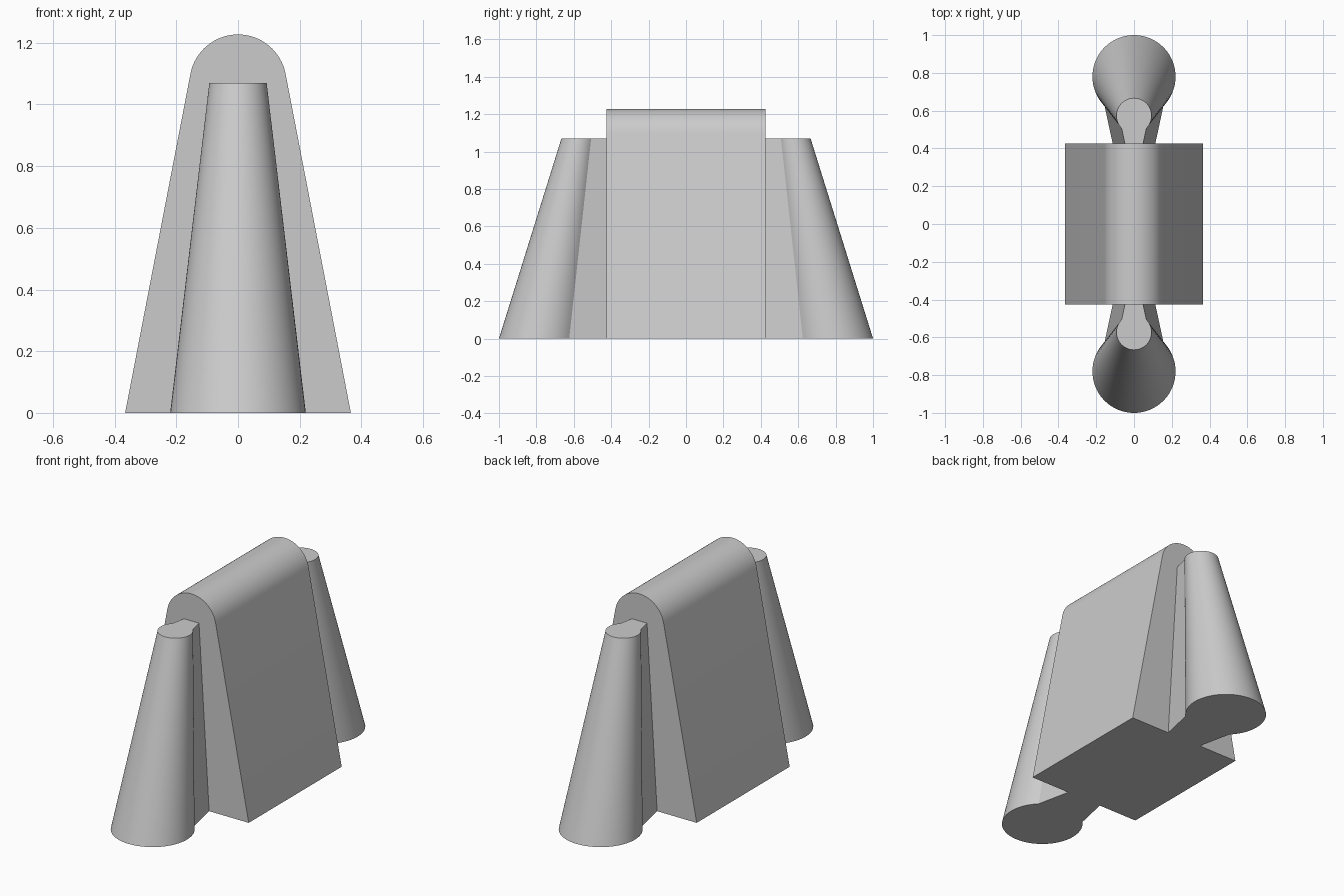
import bpy, bmesh, math

cube = bpy.data.objects.get("Cube")
if cube:
    bpy.data.objects.remove(cube, do_unlink=True)

grey = bpy.data.materials.new("plain_grey")
grey.use_nodes = True
colour = (0.6, 0.6, 0.6, 1)
grey.diffuse_color = colour
grey.node_tree.nodes["Principled BSDF"].inputs["Base Color"].default_value = colour

HALF = 0.425      # half the body depth
SINK = 0.04       # overlap of each lug inside the body
LUG_TOP = 1.07


def loft(name, ring_a, ring_b):
    """Closed solid between two matching rings of points."""
    bm = bmesh.new()
    a = [bm.verts.new(p) for p in ring_a]
    b = [bm.verts.new(p) for p in ring_b]
    n = len(a)
    bm.faces.new(a)
    bm.faces.new(b)
    for i in range(n):
        j = (i + 1) % n
        bm.faces.new((a[i], a[j], b[j], b[i]))
    bmesh.ops.recalc_face_normals(bm, faces=bm.faces[:])
    mesh = bpy.data.meshes.new(name)
    bm.to_mesh(mesh)
    bm.free()
    mesh.materials.append(grey)
    obj = bpy.data.objects.new(name, mesh)
    bpy.context.collection.objects.link(obj)
    return obj


def body_ring(y):
    """Tapered wedge outline with a tangent rounded crown."""
    radius, centre, foot, steps = 0.157, 1.07, 0.366, 32
    start = math.radians(11)
    pts = [(-foot, y, 0), (foot, y, 0)]
    for i in range(steps + 1):
        t = start + (math.pi - 2 * start) * i / steps
        pts.append((radius * math.cos(t), y, centre + radius * math.sin(t)))
    return pts


def lug_ring(side, centre, radius, z):
    """Keyhole outline: round head and a neck narrowing to the body."""
    steps = 56
    reach = math.radians(135)
    pts = []
    for i in range(steps + 1):
        t = -reach + 2 * reach * i / steps
        pts.append((radius * math.sin(t), side * (centre + radius * math.cos(t)), z))
    end_y = HALF - SINK
    neck_x, neck_y = radius * math.sin(reach), centre + radius * math.cos(reach)
    end_x = neck_x - 0.215 * (neck_y - end_y)
    return pts + [(end_x, side * end_y, z), (-end_x, side * end_y, z)]


# Main wedge and the two end lugs, joined into one solid
body = loft("wedge_body", body_ring(-HALF), body_ring(HALF))
for name, side in (("front_lug", -1), ("back_lug", 1)):
    lug = loft(name, lug_ring(side, 0.78, 0.22, 0),
               lug_ring(side, 0.573, 0.093, LUG_TOP))
    lug.hide_render = True
    mod = body.modifiers.new("join_" + name, 'BOOLEAN')
    mod.operation = 'UNION'
    mod.solver = 'EXACT'
    mod.object = lug
    bpy.context.view_layer.objects.active = body
    bpy.ops.object.modifier_apply(modifier=mod.name)
    bpy.data.objects.remove(lug, do_unlink=True)

# Smooth curves, crisp edges
bpy.ops.object.select_all(action='DESELECT')
body.select_set(True)
bpy.context.view_layer.objects.active = body
bpy.ops.object.shade_smooth_by_angle(angle=math.radians(20))
